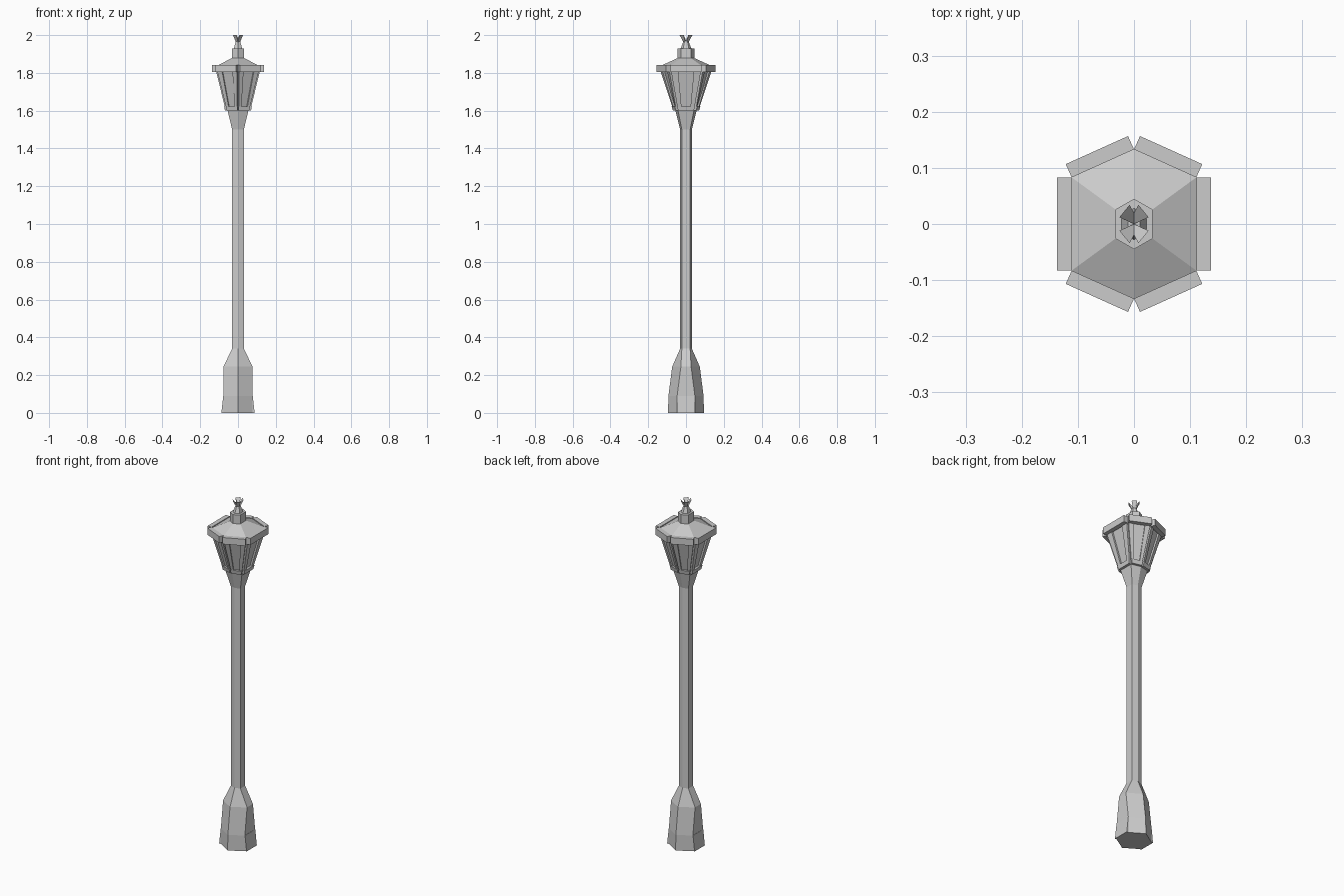
import bpy
import bmesh
from mathutils import Vector

cube = bpy.data.objects.get("Cube")
if cube:
    bpy.data.objects.remove(cube, do_unlink=True)

# One painted metal colour
metal = bpy.data.materials.new("grey_metal")
metal.use_nodes = True
grey = (0.6, 0.6, 0.6, 1)
metal.diffuse_color = grey
metal.node_tree.nodes["Principled BSDF"].inputs["Base Color"].default_value = grey


def finish(name, bm):
    bmesh.ops.recalc_face_normals(bm, faces=bm.faces)
    mesh = bpy.data.meshes.new(name)
    bm.to_mesh(mesh)
    bm.free()
    mesh.materials.append(metal)
    obj = bpy.data.objects.new(name, mesh)
    bpy.context.collection.objects.link(obj)
    return obj


def hexagon(z, x, side, apex):
    """Six-sided ring with flats on x and corners on y."""
    return [Vector(p) for p in ((x, -side, z), (x, side, z), (0, apex, z),
                                (-x, side, z), (-x, -side, z), (0, -apex, z))]


def loft(name, rings):
    bm = bmesh.new()
    loops = [[bm.verts.new(p) for p in ring] for ring in rings]
    for low, high in zip(loops, loops[1:]):
        for i in range(6):
            j = (i + 1) % 6
            bm.faces.new((low[i], low[j], high[j], high[i]))
    bm.faces.new(loops[0])
    bm.faces.new(loops[-1])
    return finish(name, bm)


def side_plates(name, low, high, depth, spans=((0, 1),), sides=range(6)):
    """Separate slabs pushed out from each side; depth is (bottom, top)."""
    bm = bmesh.new()
    for i in sides:
        j = (i + 1) % 6
        edge = high[j] - high[i]
        normal = Vector((edge.y, -edge.x, 0)).normalized()
        for start, end in spans:
            inner = [low[i].lerp(low[j], start), low[i].lerp(low[j], end),
                     high[i].lerp(high[j], end), high[i].lerp(high[j], start)]
            push = (depth[0], depth[0], depth[1], depth[1])
            back = [bm.verts.new(p) for p in inner]
            front = [bm.verts.new(p + normal * d) for p, d in zip(inner, push)]
            bm.faces.new(front)
            bm.faces.new(back)
            for a in range(4):
                b = (a + 1) % 4
                bm.faces.new((back[a], back[b], front[b], front[a]))
    return finish(name, bm)


# Pedestal and post
foot = hexagon(0, 0.077, 0.047, 0.095)
ankle = hexagon(0.09, 0.077, 0.047, 0.093)
loft("pedestal", [foot, ankle, hexagon(0.245, 0.077, 0.027, 0.073),
                  hexagon(0.34, 0.031, 0.022, 0.031)])
side_plates("foot_flare", foot, ankle, (0.011, 0.001), sides=(0, 3))
loft("post", [hexagon(z, 0.031, 0.022, 0.031) for z in (0.34, 1.5)])

# Cup under the lantern
loft("lantern_cup", [hexagon(1.5, 0.031, 0.022, 0.031),
                     hexagon(1.6, 0.055, 0.042, 0.056)])

# Lantern body, with a pair of bars framing the window on each side
sill = hexagon(1.6, 0.055, 0.042, 0.056)
eave = hexagon(1.83, 0.111, 0.083, 0.133)
loft("lantern_panes", [sill, eave])


def body_ring(z):
    t = (z - 1.6) / 0.23
    return [a.lerp(b, t) for a, b in zip(sill, eave)]


side_plates("window_bars", body_ring(1.62), body_ring(1.81), (0.01, 0.01),
            spans=((0, 0.24), (0.76, 1)))
side_plates("bottom_band", body_ring(1.6), body_ring(1.623), (0.014, 0.013))

# Rim slabs and roof
rim_low = hexagon(1.805, 0.111, 0.083, 0.133)
rim_high = hexagon(1.843, 0.111, 0.083, 0.133)
side_plates("roof_rim", rim_low, rim_high, (0.026, 0.026))
loft("roof", [hexagon(1.83, 0.111, 0.083, 0.133),
              hexagon(1.838, 0.111, 0.083, 0.133),
              hexagon(1.878, 0.033, 0.026, 0.045)])

# Chimney and finial stem
loft("chimney", [hexagon(z, 0.033, 0.026, 0.045) for z in (1.87, 1.93)])
loft("finial_stem", [hexagon(1.93, 0.022, 0.015, 0.028),
                     hexagon(1.968, 0.011, 0.007, 0.013)])

# Flared crown of four petals, mirrored over both axes
bm = bmesh.new()
for sx in (-1, 1):
    for sy in (-1, 1):
        petal = [(0.026, 0.012, 2), (0.008, 0.034, 2), (0, 0.02, 1.985),
                 (0, 0, 1.972), (0.011, 0.005, 1.962), (0, 0.013, 1.962),
                 (0, 0, 1.962)]
        verts = [bm.verts.new((x * sx, y * sy, z)) for x, y, z in petal]
        bmesh.ops.convex_hull(bm, input=verts)
finish("finial_crown", bm)
